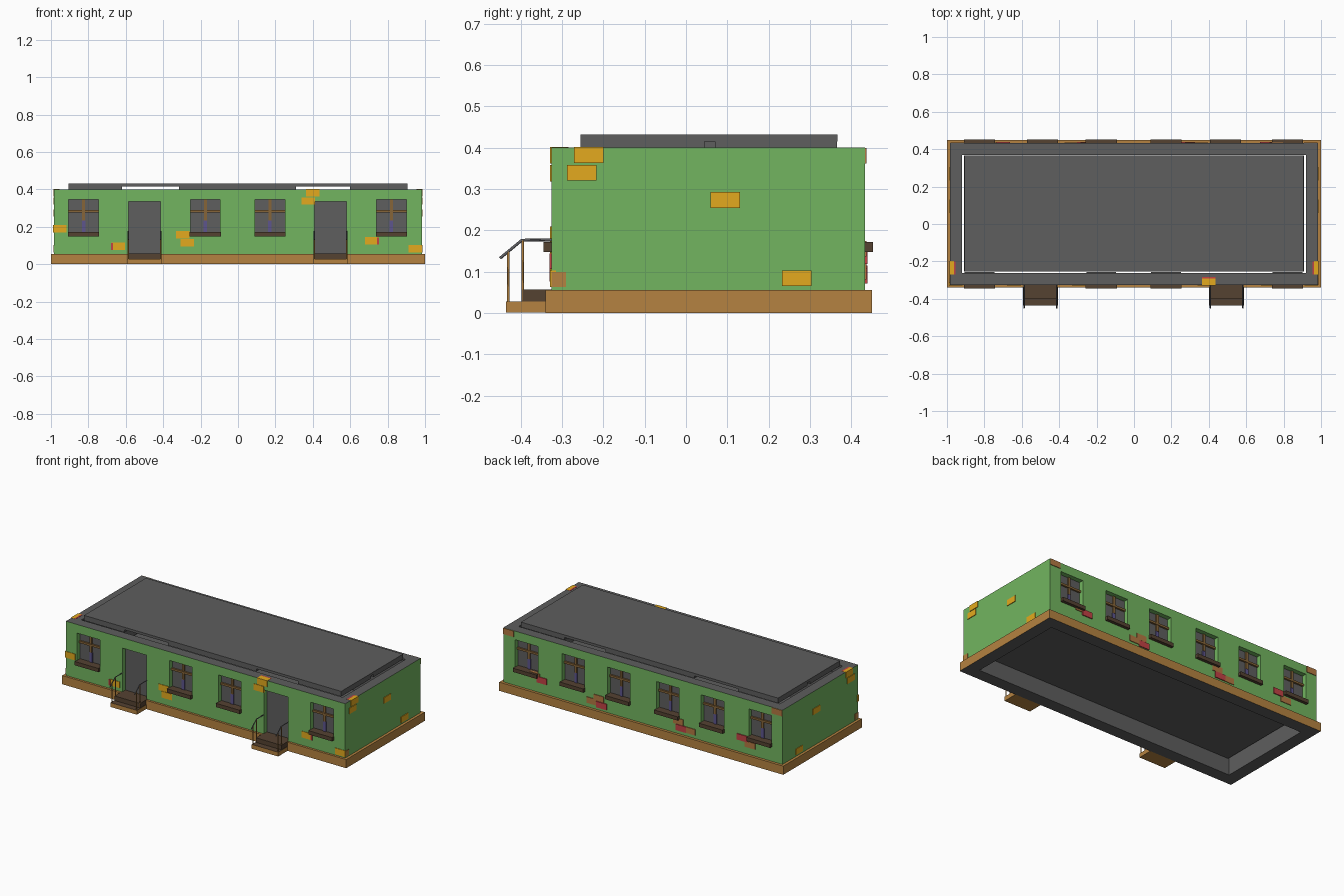
import bpy, bmesh, math
from mathutils import Vector

if "Cube" in bpy.data.objects:
    bpy.data.objects.remove(bpy.data.objects["Cube"])

def mat(name, c):
    m = bpy.data.materials.new(name)
    m.diffuse_color = (*c, 1)
    m.use_nodes = True
    m.node_tree.nodes["Principled BSDF"].inputs["Base Color"].default_value = m.diffuse_color
    return m

GREEN = mat("green_plaster", (0.17, 0.46, 0.115))
BROWN = mat("brown_stone", (0.46, 0.225, 0.052))
ORANGE = mat("orange_brick", (0.77, 0.40, 0.013))
RED = mat("red_brick", (0.55, 0.055, 0.06))
RUST = mat("rust_brick", (0.45, 0.19, 0.055))
GRAY = mat("gray_concrete", (0.112, 0.112, 0.112))
DARK = mat("dark_wood", (0.09, 0.054, 0.031))
FRAME = mat("window_frame", (0.24, 0.13, 0.04))
VIOLET = mat("violet_curtain", (0.11, 0.09, 0.27))
METAL = mat("rail_metal", (0.11, 0.11, 0.12))

def boxes(name, items, mats):
    """One object from boxes (x0,x1,y0,y1,z0,z1)."""
    bm = bmesh.new()
    for x0, x1, y0, y1, z0, z1 in items:
        r = bmesh.ops.create_cube(bm, size=1)
        for v in r["verts"]:
            v.co = Vector(((x0 + x1) / 2 + v.co.x * (x1 - x0),
                           (y0 + y1) / 2 + v.co.y * (y1 - y0),
                           (z0 + z1) / 2 + v.co.z * (z1 - z0)))
    me = bpy.data.meshes.new(name)
    bm.to_mesh(me)
    bm.free()
    for m in mats:
        me.materials.append(m)
    ob = bpy.data.objects.new(name, me)
    bpy.context.collection.objects.link(ob)
    return ob

def cut(ob, items):
    """Subtract boxes and bake the result."""
    c = boxes("cutter", items, [GRAY])
    c.hide_render = True
    md = ob.modifiers.new("cut", 'BOOLEAN')
    md.object, md.operation, md.solver = c, 'DIFFERENCE', 'EXACT'
    dg = bpy.context.evaluated_depsgraph_get()
    me = bpy.data.meshes.new_from_object(ob.evaluated_get(dg))
    ob.modifiers.clear()
    ob.data = me
    bpy.data.objects.remove(c)

def paint(ob, mats, rule):
    ob.data.materials.clear()
    for m in mats:
        ob.data.materials.append(m)
    for p in ob.data.polygons:
        p.material_index = rule(p)

# layout
FRONT, BACK, SIDE = -0.326, 0.433, 0.983
front_win = [-0.825, -0.175, 0.17, 0.82]
back_win = [-0.825, -0.49, -0.175, 0.17, 0.49, 0.82]
doors = [-0.5, 0.495]
WZ0, WZ1, HW, REC = 0.16, 0.345, 0.08, 0.03
hollow = (-0.92, 0.92, -0.261, 0.37, -0.1, 0.6)

# plinth ring, gray underneath and inside
plinth = boxes("plinth", [(-1, 1, -0.34, 0.45, 0, 0.055)], [BROWN])
cut(plinth, [hollow])
paint(plinth, [BROWN, GRAY], lambda p: 0 if p.normal.z > 0.5 or
      abs(p.center.x) > 0.99 or p.center.y < -0.33 or p.center.y > 0.44 else 1)

# wall ring with green window and door reveals, gray panes, top and inside
walls = boxes("walls", [(-SIDE, SIDE, FRONT, BACK, 0.055, 0.4)], [GREEN])
cuts = [hollow]
cuts += [(x - HW, x + HW, -0.5, FRONT + REC, WZ0, WZ1) for x in front_win]
cuts += [(x - HW, x + HW, BACK - REC, 0.6, WZ0, WZ1) for x in back_win]
cuts += [(x - 0.085, x + 0.085, -0.5, FRONT + REC, 0.05, 0.335) for x in doors]
cut(walls, cuts)
paint(walls, [GREEN, GRAY], lambda p: 0 if p.center.z < 0.39 and (
      abs(p.center.x) > SIDE - .002 or p.center.y < FRONT + REC - .003
      or p.center.y > BACK - REC + .003) else 1)

# inner floor, roof slab and its supports
boxes("inner_floor", [(-0.908, 0.908, -0.255, 0.367, 0.10, 0.108)], [GRAY])
boxes("roof_slab", [(-0.905, 0.905, -0.255, 0.367, 0.415, 0.431)], [GRAY])
sup = []
for a, b in [(-0.905, -0.62), (-0.315, 0.31), (0.6, 0.905)]:
    sup += [(a, b, -0.255, -0.235, 0.398, 0.415), (a, b, 0.345, 0.365, 0.398, 0.415)]
for a, b in [(-0.235, 0.045), (0.07, 0.345)]:
    sup += [(-0.905, -0.885, a, b, 0.398, 0.415), (0.885, 0.905, a, b, 0.398, 0.415)]
sup += [(-0.1, 0.1, 0.03, 0.085, 0.398, 0.415)]
boxes("roof_supports", sup, [GRAY])

# windows: frame bars, curtain plates and sills
def windows(label, xs, wall, s):
    def slab(x0, x1, out0, out1, z0, z1):
        a, b = wall + s * out0, wall + s * out1
        return (x0, x1, min(a, b), max(a, b), z0, z1)
    bars, curtains, sills, inner = [], [], [], []
    for x in xs:
        bars += [slab(x - 0.008, x + 0.008, -0.033, -0.022, 0.235, WZ1),
                 slab(x - HW, x + HW, -0.033, -0.019, 0.276, 0.289)]
        curtains += [slab(x - 0.01, x + 0.01, -0.033, -0.024, WZ0, 0.235)]
        sills += [slab(x - 0.083, x + 0.083, -0.034, 0.019, 0.147, 0.171)]
        inner += [slab(x - HW, x + HW, -0.069, -0.05, WZ0, WZ1)]
    boxes(label + "_window_bars", bars, [FRAME])
    boxes(label + "_curtains", curtains, [VIOLET])
    boxes(label + "_window_sills", sills, [DARK])
    if s < 0:
        boxes(label + "_window_backs", inner, [GRAY])

windows("front", front_win, FRONT, -1)
windows("back", back_win, BACK, 1)

# entrance steps and handrails
def bar(name, pts, mtl, r=0.0035):
    cu = bpy.data.curves.new(name, 'CURVE')
    cu.dimensions = '3D'
    cu.bevel_depth, cu.bevel_resolution, cu.use_fill_caps = r, 0, True
    sp = cu.splines.new('POLY')
    sp.points.add(len(pts) - 1)
    for p, c in zip(sp.points, pts):
        p.co = (*c, 1)
    cu.materials.append(mtl)
    bpy.context.collection.objects.link(bpy.data.objects.new(name, cu))

for x in doors:
    low = boxes("lower_step", [(x - 0.093, x + 0.093, -0.436, -0.33, 0.001, 0.028)], [BROWN])
    paint(low, [BROWN, DARK], lambda p: 1 if p.normal.z > 0.5 else 0)
    boxes("upper_step", [(x - 0.09, x + 0.09, -0.398, -0.27, 0.028, 0.057)], [DARK])
    for s in (-1, 1):
        rx = x + s * 0.087
        bar("handrail", [(rx, -0.32, 0.176), (rx, -0.397, 0.176), (rx, -0.45, 0.132)], METAL)
        bar("rail_post", [(rx, -0.43, 0.025), (rx, -0.43, 0.148)], BROWN)
        bar("rail_post", [(rx, -0.395, 0.03), (rx, -0.395, 0.175)], BROWN)

# exposed bricks: (position along wall, centre height)
BW, BH, OUT = 0.036, 0.019, 0.003
fb = [(-0.952, 0.188), (-0.64, 0.095), (-0.295, 0.157), (-0.272, 0.115),
      (0.375, 0.337), (0.4, 0.38), (0.715, 0.125), (0.948, 0.081)]
boxes("front_bricks", [(x - BW, x + BW, FRONT - OUT,
                        FRONT + (0.035 if z > 0.36 else 0.012), z - BH, z + BH + 0.002)
                       for x, z in fb], [ORANGE])
boxes("front_red_edges", [(x - 0.005, x + 0.005, FRONT - OUT - 0.001, FRONT + 0.01, z - BH, z + BH)
                          for x, z in [(-0.674, 0.095), (0.748, 0.125)]] +
                         [(0.364, 0.436, FRONT + 0.035, FRONT + 0.042, 0.39, 0.401)], [RED])
sb = [(-0.235, 0.382), (-0.252, 0.339), (0.095, 0.273), (0.268, 0.084)]
boxes("side_bricks", [(s * 0.975 - 0.012, s * 0.975 + 0.012, y - BW, y + BW, z - BH, z + BH)
                      for y, z in sb for s in (-1, 1)], [ORANGE])
boxes("side_red_edges", [(s * 0.959 - 0.005, s * 0.959 + 0.005, -0.27, -0.2, 0.385, 0.401)
                         for s in (-1, 1)], [RED])
boxes("corner_bricks", [(s * 0.978 - 0.008, s * 0.978 + 0.008, -0.3255, -0.29, 0.063, 0.099)
                        for s in (-1, 1)], [BROWN])

def back_bricks(name, spots, m, out):
    boxes(name, [(x - BW, x + BW, BACK - 0.01, BACK + out, z - BH, z + BH)
                 for x, z in spots], [m])

back_bricks("back_red_bricks", [(0.71, 0.137), (0.29, 0.09), (-0.27, 0.095), (-0.7, 0.15)], RED, 0.006)
back_bricks("back_rust_bricks", [(0.945, 0.38), (0.76, 0.155), (0.31, 0.13), (0.36, 0.1),
                                 (-0.25, 0.134), (-0.335, 0.095), (-0.755, 0.118), (-0.945, 0.38)], RUST, 0.004)
